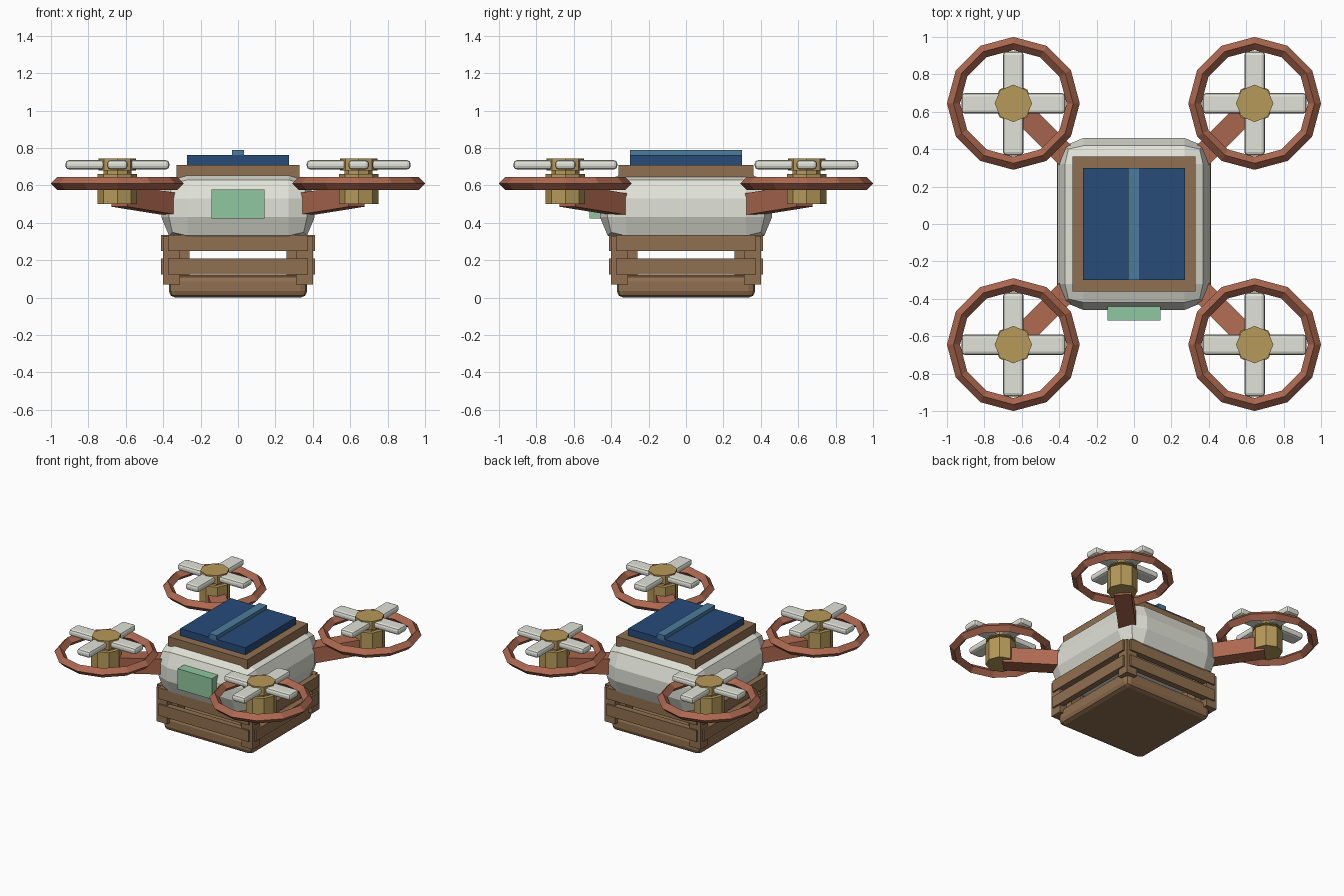
import bpy
from math import pi, cos, sin
from mathutils import Vector

if "Cube" in bpy.data.objects:
    bpy.data.objects.remove(bpy.data.objects["Cube"])


def material(name, rgb):
    m = bpy.data.materials.new(name)
    m.diffuse_color = (*rgb, 1)
    m.use_nodes = True
    m.node_tree.nodes["Principled BSDF"].inputs["Base Color"].default_value = m.diffuse_color
    return m


CREAM = material("cream", (0.75, 0.76, 0.68))
RUST = material("rust", (0.42, 0.14, 0.08))
WOOD = material("wood", (0.28, 0.16, 0.08))
BRASS = material("brass", (0.47, 0.32, 0.10))
NAVY = material("navy", (0.02, 0.07, 0.19))
BLUE = material("blue", (0.07, 0.20, 0.34))
GREEN = material("green", (0.28, 0.57, 0.35))


def finish(name, mat):
    ob = bpy.context.object
    ob.name = name
    ob.data.materials.append(mat)
    return ob


def box(name, center, size, mat, bevel=0, segments=2):
    bpy.ops.mesh.primitive_cube_add(size=1, location=center)
    ob = finish(name, mat)
    ob.scale = size
    bpy.ops.object.transform_apply(location=False, rotation=False, scale=True)
    if bevel:
        mod = ob.modifiers.new("bevel", 'BEVEL')
        mod.width, mod.segments = bevel, segments
    return ob


def cylinder(name, center, radius, z0, z1, mat):
    bpy.ops.mesh.primitive_cylinder_add(
        vertices=8, radius=radius, depth=z1 - z0,
        location=(center[0], center[1], (z0 + z1) / 2))
    return finish(name, mat)


# Body, roof frame, solar panel and front display
box("body", (0, 0, 0.48), (0.82, 0.92, 0.38), CREAM, 0.14)
box("roof_frame", (0, 0, 0.675), (0.66, 0.72, 0.07), WOOD)
box("solar_panel", (0, 0, 0.735), (0.545, 0.6, 0.055), NAVY)
box("panel_strip", (0, 0, 0.77), (0.066, 0.6, 0.04), BLUE)
box("front_display", (0, -0.47, 0.5), (0.285, 0.09, 0.155), GREEN)

# Cargo crate: tray and two rows of slats on four sides
box("crate_tray", (0, 0, 0.06), (0.74, 0.74, 0.12), WOOD, 0.035)
for z in (0.167, 0.292):
    for s in (-1, 1):
        box("crate_slat_y", (0, s * 0.39, z), (0.75, 0.045, 0.085), WOOD)
        box("crate_slat_x", (s * 0.39, 0, z), (0.045, 0.75, 0.085), WOOD)

for sx in (-1, 1):
    for sy in (-1, 1):
        # Corner posts, with an inner hanger reaching the body
        box("crate_post", (sx * 0.355, sy * 0.355, 0.2), (0.09, 0.09, 0.26), WOOD)
        box("crate_hanger", (sx * 0.3, sy * 0.3, 0.21), (0.08, 0.08, 0.25), WOOD)

        # Arm rising slightly from the body corner to the motor
        a = Vector((sx * 0.28, sy * 0.28, 0.487))
        b = Vector((sx * 0.63, sy * 0.63, 0.543))
        arm = box("arm", (a + b) / 2, ((b - a).length, 0.12, 0.115), RUST)
        d = b - a
        pitch = -Vector((d.x, d.y)).angle(Vector((1, 0)))
        arm.rotation_euler = (0, -0.113, pitch * -sy)

        # Motor, hub cap, crossed blades and guard ring
        c = (sx * 0.645, sy * 0.645)
        cylinder("motor", c, 0.105, 0.50, 0.66, BRASS)
        cylinder("rotor_shaft", c, 0.075, 0.65, 0.70, BRASS)
        cylinder("rotor_hub", c, 0.10, 0.68, 0.745, BRASS)
        box("blade_x", (*c, 0.71), (0.555, 0.11, 0.05), CREAM, 0.018)
        box("blade_y", (*c, 0.71), (0.11, 0.555, 0.05), CREAM, 0.018)
        bpy.ops.mesh.primitive_torus_add(
            location=(*c, 0.61), major_segments=12, minor_segments=4,
            major_radius=0.32, minor_radius=0.035)
        finish("guard_ring", RUST)
